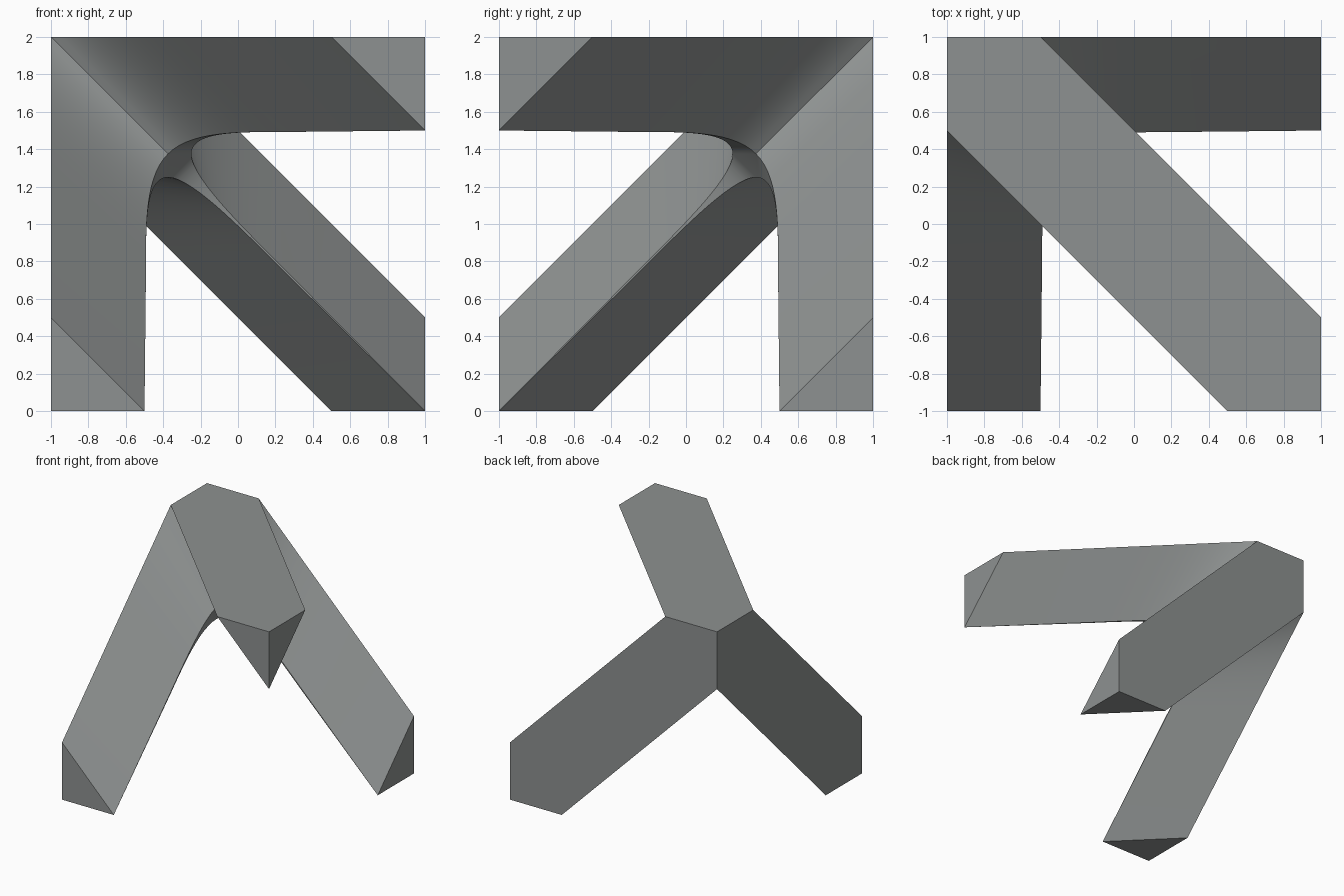
import bpy, bmesh, math
from mathutils import Vector

if "Cube" in bpy.data.objects:
    bpy.data.objects.remove(bpy.data.objects["Cube"])

N = 14          # curve steps on each half of a web


def rot(v, k):
    """Turn about the diagonal through the shared corner."""
    for _ in range(k % 3):
        v = Vector((v.z, v.x, v.y))
    return v


def flip(v):
    """Mirror a rail from one strut to its neighbour."""
    return Vector((v.x, v.z, v.y))


# One half of a side web: outer straight rail and curved inner rail
end_in, mid_in, top_in = Vector((-1, -1, .5)), Vector((-.25, -.24, .488)), Vector((.5, .5, .5))
end_out, mid_out, top_out = Vector((-1, -.5, 1)), Vector((-.25, .25, 1)), Vector((.5, 1, 1))


def spline(p, q, r, s, u):
    return (p * (1 - u) ** 3 + q * (3 * u ** 3 - 6 * u ** 2 + 4)
            + r * (-3 * u ** 3 + 3 * u ** 2 + 3 * u + 1) + s * u ** 3) / 6


start = spline(end_in, mid_in, top_in, top_in, 0)
inner, outer = [], []
for i in range(4):
    inner.append(end_in.lerp(start, i / 4))
    outer.append(end_out.lerp(mid_out, i / 4))
for i in range(N + 1):
    u = i / N
    inner.append(spline(end_in, mid_in, top_in, flip(mid_in), u))
    outer.append(mid_out.lerp(top_out, u))
M = len(inner) - 1
inner += [flip(v) for v in inner[-2::-1]]
outer += [flip(v) for v in outer[-2::-1]]

bm = bmesh.new()


def face(points):
    bm.faces.new([bm.verts.new((-p.x, p.y, p.z + 1)) for p in points])


corner, tip = Vector((1, 1, 1)), Vector((-1, -1, 1))
for k in range(3):
    I, O = [rot(v, k) for v in inner], [rot(v, k) for v in outer]
    J, Q = [rot(v, k + 1) for v in inner], [rot(v, k + 1) for v in outer]
    t = rot(tip, k)
    # side web
    for i in range(2 * M):
        face((O[i], O[i + 1], I[i + 1], I[i]))
    # flat outer panel
    face(O[:M + 1] + [corner] + Q[M:] + [t])
    # folded end cap
    face((t, O[0], I[0]))
    face((t, Q[-1], J[-1]))
    # underside arm, widening towards the junction
    face((I[0], I[1], J[-2]))
    for i in range(1, M):
        face((I[i], I[i + 1], J[-2 - i], J[-1 - i]))
# underside centre
face([rot(inner[M], k) for k in range(3)])

bmesh.ops.remove_doubles(bm, verts=bm.verts, dist=1e-5)
bmesh.ops.recalc_face_normals(bm, faces=bm.faces)
mesh = bpy.data.meshes.new("tripod_joint")
bm.to_mesh(mesh)
bm.free()

mat = bpy.data.materials.new("plain grey")
mat.diffuse_color = (0.27, 0.285, 0.282, 1)
mat.use_nodes = True
mat.node_tree.nodes["Principled BSDF"].inputs["Base Color"].default_value = mat.diffuse_color
mesh.materials.append(mat)
obj = bpy.data.objects.new("tripod_joint", mesh)
bpy.context.collection.objects.link(obj)
bpy.context.view_layer.objects.active = obj
obj.select_set(True)
bpy.ops.object.shade_smooth_by_angle(angle=math.radians(30))
